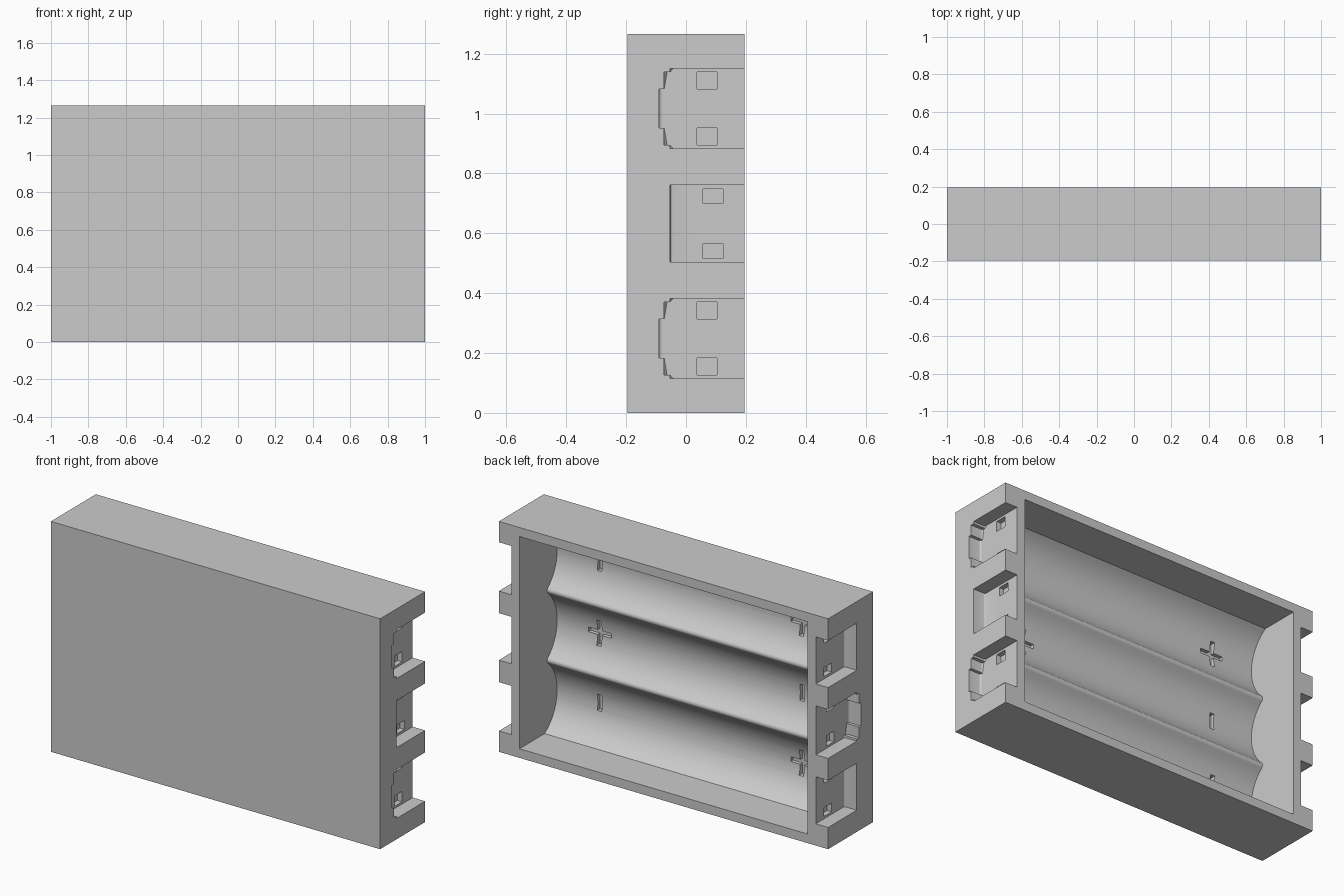
import bpy, bmesh
from math import sin, cos, asin, sqrt, radians

cube = bpy.data.objects.get("Cube")
if cube:
    bpy.data.objects.remove(cube, do_unlink=True)

HEIGHT, HALF_Y = 1.265, 0.195
PITCH = 0.384
MIDDLE = HEIGHT / 2
CENTRES = [MIDDLE - PITCH, MIDDLE, MIDDLE + PITCH]
RIM = 0.05             # thickness of the top and bottom walls
CAVITY_X = 0.875       # half length of the cell bay
SLOT_X = 0.925         # inner wall of the end slots
TROUGH_R, RIDGE_R, TROUGH_Y = 0.235, 0.02, -0.132

plastic = bpy.data.materials.new("grey_plastic")
plastic.use_nodes = True
colour = (0.6, 0.6, 0.6, 1)
plastic.diffuse_color = colour
plastic.node_tree.nodes["Principled BSDF"].inputs["Base Color"].default_value = colour


def prism(name, profile, x0, x1, round_x=None):
    """Extrude a (y, z) profile along x; optionally round its inner floor edges."""
    bm = bmesh.new()
    face = bm.faces.new([bm.verts.new((x0, y, z)) for y, z in profile])
    grown = bmesh.ops.extrude_face_region(bm, geom=[face])
    moved = [v for v in grown["geom"] if isinstance(v, bmesh.types.BMVert)]
    bmesh.ops.translate(bm, verts=moved, vec=(x1 - x0, 0, 0))
    bmesh.ops.recalc_face_normals(bm, faces=bm.faces)
    if round_x is not None:
        edges = [e for e in bm.edges
                 if all(abs(v.co.x - round_x) < 1e-4 and v.co.y < 0 for v in e.verts)
                 and abs(e.verts[0].co.y - e.verts[1].co.y) < 1e-4]
        bmesh.ops.bevel(bm, geom=edges, offset=0.01, segments=3, profile=0.5, affect='EDGES')
    mesh = bpy.data.meshes.new(name)
    bm.to_mesh(mesh)
    bm.free()
    obj = bpy.data.objects.new(name, mesh)
    bpy.context.collection.objects.link(obj)
    return obj


def rect(y0, y1, z0, z1):
    return [(y0, z0), (y1, z0), (y1, z1), (y0, z1)]


def cut(cutter):
    """Subtract a cutter from the body and remove it."""
    cutter.hide_render = True
    bpy.context.view_layer.objects.active = body
    mod = body.modifiers.new("cut", 'BOOLEAN')
    mod.operation, mod.solver, mod.object = 'DIFFERENCE', 'EXACT', cutter
    bpy.ops.object.modifier_apply(modifier=mod.name)
    bpy.data.objects.remove(cutter, do_unlink=True)


def arc(cy, cz, radius, a0, a1, steps, side):
    angles = [a0 + (a1 - a0) * i / steps for i in range(steps + 1)]
    return [(cy + side * radius * cos(a), cz + radius * sin(a)) for a in angles]


# Outer block
body = prism("holder_body", rect(-HALF_Y, HALF_Y, 0, HEIGHT), -1, 1)

# Cell bay: three troughs joined by rounded ridges, open at the back
axis_y = TROUGH_Y + TROUGH_R
reach = TROUGH_R + RIDGE_R
ridge_angle = asin(PITCH / 2 / reach)
end_angle = asin((CENTRES[0] - RIM) / TROUGH_R)
ridge_y = axis_y - sqrt(reach ** 2 - (PITCH / 2) ** 2)
profile = [(0.3, RIM)]
for i, c in enumerate(CENTRES):
    low = end_angle if i == 0 else ridge_angle
    high = end_angle if i == 2 else ridge_angle
    profile += arc(axis_y, c, TROUGH_R, -low, high, 16, -1)
    if i < 2:
        ridge = arc(ridge_y, c + PITCH / 2, RIDGE_R, -ridge_angle, ridge_angle, 8, 1)
        profile += ridge[1:-1]
profile.append((0.3, HEIGHT - RIM))
cut(prism("cell_bay", profile, -CAVITY_X, CAVITY_X))


def contact_slot(side, c, stepped):
    """Slot for a contact plate in an end wall, with two catch pockets."""
    if stepped:
        half = [(0.3, 0.134), (-0.053, 0.134), (-0.053, 0.122),
                (-0.073, 0.122), (-0.073, 0.065), (-0.09, 0.065)]
        y0, z0, z1 = 0.037, 0.065, 0.122
    else:
        half = [(0.3, 0.129), (-0.053, 0.129)]
        y0, z0, z1 = 0.057, 0.067, 0.116
    outline = [(y, c + z) for y, z in half] + [(y, c - z) for y, z in reversed(half)]
    cut(prism("contact_slot", outline, side * SLOT_X, side * 1.1, side * SLOT_X))
    for s in (-1, 1):
        pocket = rect(y0, y0 + 0.066, c + s * z0, c + s * z1)
        cut(prism("catch_pocket", pocket, side * 0.897, side * 0.95))


def polarity_mark(x, c, plus):
    """Engraved bar or cross in the floor of a trough."""
    deep, top = TROUGH_Y - 0.02, TROUGH_Y + 0.05
    tall = 0.07 if plus else 0.045
    cut(prism("mark_bar", rect(deep, top, c - tall, c + tall), x - 0.013, x + 0.013))
    if plus:
        cut(prism("mark_cross", rect(deep, top, c - 0.013, c + 0.013), x - 0.07, x + 0.07))


# The ends alternate from one cell to the next
for i, c in enumerate(CENTRES):
    for side in (-1, 1):
        outer_type = (i != 1) == (side == 1)
        contact_slot(side, c, outer_type)
        polarity_mark(side * 0.615, c, not outer_type)

# Finish
body.data.materials.clear()
body.data.materials.append(plastic)
for p in body.data.polygons:
    p.material_index = 0
bpy.ops.object.select_all(action='DESELECT')
body.select_set(True)
bpy.context.view_layer.objects.active = body
bpy.ops.object.shade_smooth_by_angle(angle=radians(25))
